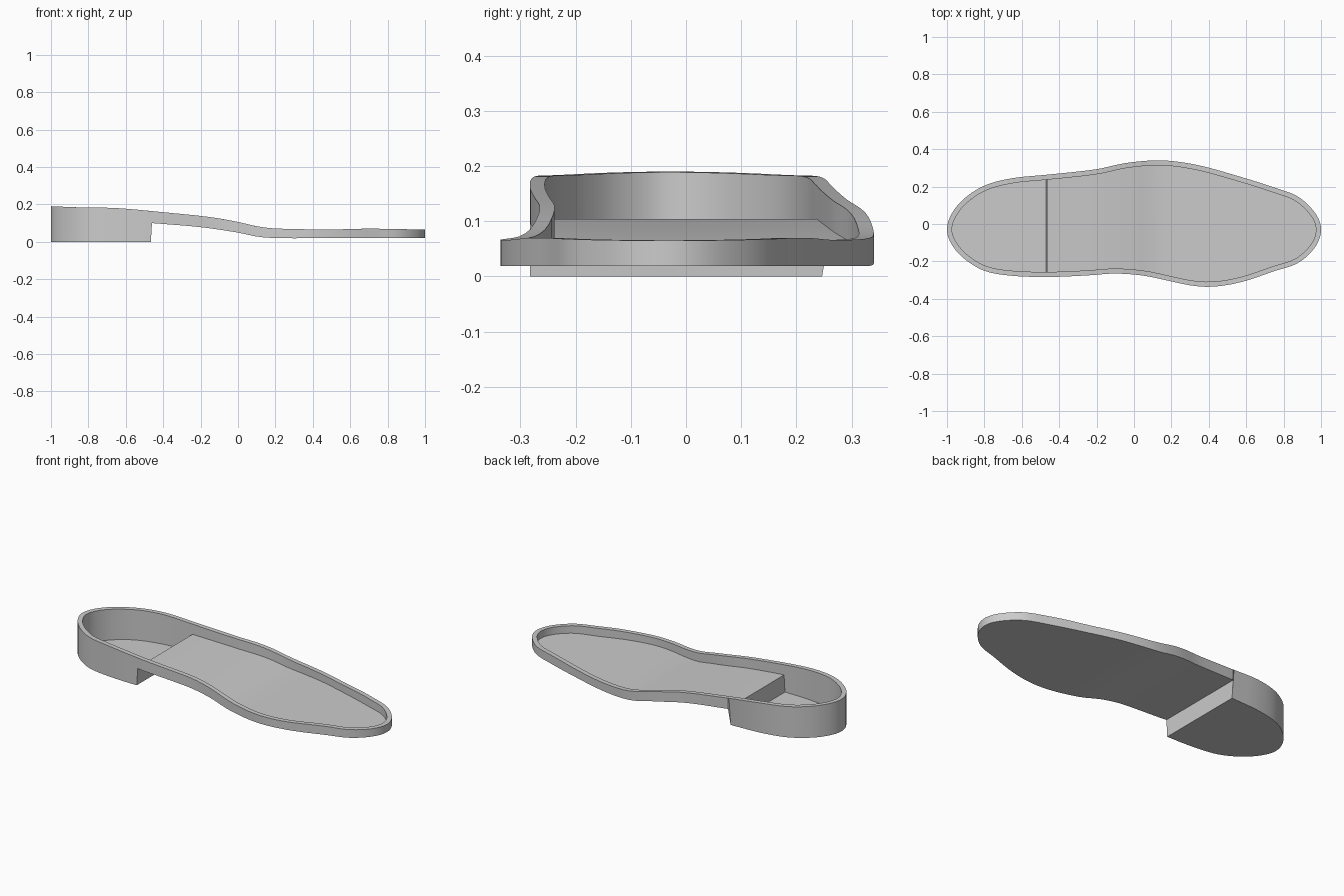
import bpy, bmesh, math
from mathutils import Vector

if "Cube" in bpy.data.objects:
    bpy.data.objects.remove(bpy.data.objects["Cube"])


def curve(points, t):
    """Smooth (Hermite) interpolation through (t, value) points."""
    n = len(points)

    def slope(i):
        a, b = points[max(i - 1, 0)], points[min(i + 1, n - 1)]
        return (b[1] - a[1]) / (b[0] - a[0])

    t = min(max(t, points[0][0]), points[-1][0])
    i = next(k for k in range(n - 1) if t <= points[k + 1][0])
    (t0, v0), (t1, v1) = points[i], points[i + 1]
    h = t1 - t0
    u = (t - t0) / h
    return ((2*u**3 - 3*u**2 + 1) * v0 + (u**3 - 2*u**2 + u) * h * slope(i)
            + (3*u**2 - 2*u**3) * v1 + (u**3 - u**2) * h * slope(i + 1))


def angle(x):
    return math.acos(max(-1, min(1, -x)))


# Outline halves, heel to toe (x, y)
UPPER = [(-1, -.03), (-.98, .045), (-.92, .125), (-.8, .205), (-.65, .245), (-.45, .265),
         (-.2, .293), (-.05, .325), (.1, .34), (.2, .337), (.35, .313), (.55, .258),
         (.75, .195), (.87, .15), (.96, .07), (1, -.03)]
LOWER = [(-1, -.03), (-.98, -.10), (-.92, -.175), (-.8, -.25), (-.65, -.277), (-.45, -.283),
         (-.25, -.275), (-.1, -.265), (.05, -.276), (.2, -.307), (.3, -.328), (.4, -.336),
         (.5, -.326), (.6, -.303), (.75, -.252), (.87, -.212), (.96, -.135), (1, -.03)]
UPPER = [(angle(x), y) for x, y in UPPER]
LOWER = [(angle(x), y) for x, y in LOWER]
# Side profile (x, z): rim top and underside of the forefoot
TOP = [(-1, .19), (-.85, .184), (-.65, .18), (-.4, .158), (-.15, .132), (0, .106),
       (.1, .083), (.2, .071), (.5, .066), (.7, .07), (1, .065)]
UNDER = [(-.46, .1), (-.2, .078), (0, .049), (.1, .028), (.2, .02), (.4, .019), (1, .019)]

HEEL_X, RIM, SKIN = -.46, .027, .004

# Stations along the sole, with a tight pair at the heel step
N = 72
step = [angle(HEEL_X - .006), angle(HEEL_X)]
stations = [math.pi * i / N for i in range(N + 1)]
stations = sorted([t for t in stations if min(abs(t - s) for s in step) > .015] + step)
M = len(stations)
n_heel = stations.index(step[0]) + 1

# Closed outline: upper side heel to toe, then lower side back
loop = [(i, Vector((-math.cos(t), curve(UPPER, t)))) for i, t in enumerate(stations)]
loop += [(i, Vector((-math.cos(stations[i]), curve(LOWER, stations[i]))))
         for i in range(M - 2, 0, -1)]
L = len(loop)

bm = bmesh.new()
outer_low, outer_top, inner_top, inner_low = [], [], [], []
for k, (i, p) in enumerate(loop):
    tan = (loop[(k + 1) % L][1] - loop[k - 1][1]).normalized()
    q = p + Vector((tan.y, -tan.x)) * RIM
    heel = i < n_heel
    if i in (n_heel - 1, n_heel):
        q.x = p.x - SKIN
    z = 0 if heel else curve(UNDER, p.x)
    zi = 0 if heel else curve(UNDER, q.x)
    low_y = p.y
    if heel and p.y > 0:  # heel block tapers in slightly on this side
        low_y -= .017 * max(0, min(1, (p.x + .85) / .39))
    outer_low.append(bm.verts.new((p.x, low_y, z)))
    outer_top.append(bm.verts.new((p.x, p.y, curve(TOP, p.x))))
    inner_top.append(bm.verts.new((q.x, q.y, curve(TOP, q.x))))
    inner_low.append(bm.verts.new((q.x, q.y, zi + SKIN)))

# Outer wall, rim top and inner wall
rings = [outer_low, outer_top, inner_top, inner_low]
for a, b in zip(rings, rings[1:]):
    for k in range(L):
        j = (k + 1) % L
        bm.faces.new((a[k], a[j], b[j], b[k]))

# Underside and inner floor, strips across the sole
for ring in (outer_low, inner_low):
    for i in range(M - 1):
        corners = [ring[i], ring[i + 1], ring[(L - i - 1) % L], ring[(L - i) % L]]
        bm.faces.new(list(dict.fromkeys(corners)))

bmesh.ops.recalc_face_normals(bm, faces=bm.faces[:])
mesh = bpy.data.meshes.new("shoe_sole")
bm.to_mesh(mesh)
bm.free()
sole = bpy.data.objects.new("shoe_sole", mesh)
bpy.context.collection.objects.link(sole)
bpy.context.view_layer.objects.active = sole
sole.select_set(True)
bpy.ops.object.shade_smooth_by_angle(angle=math.radians(30))
